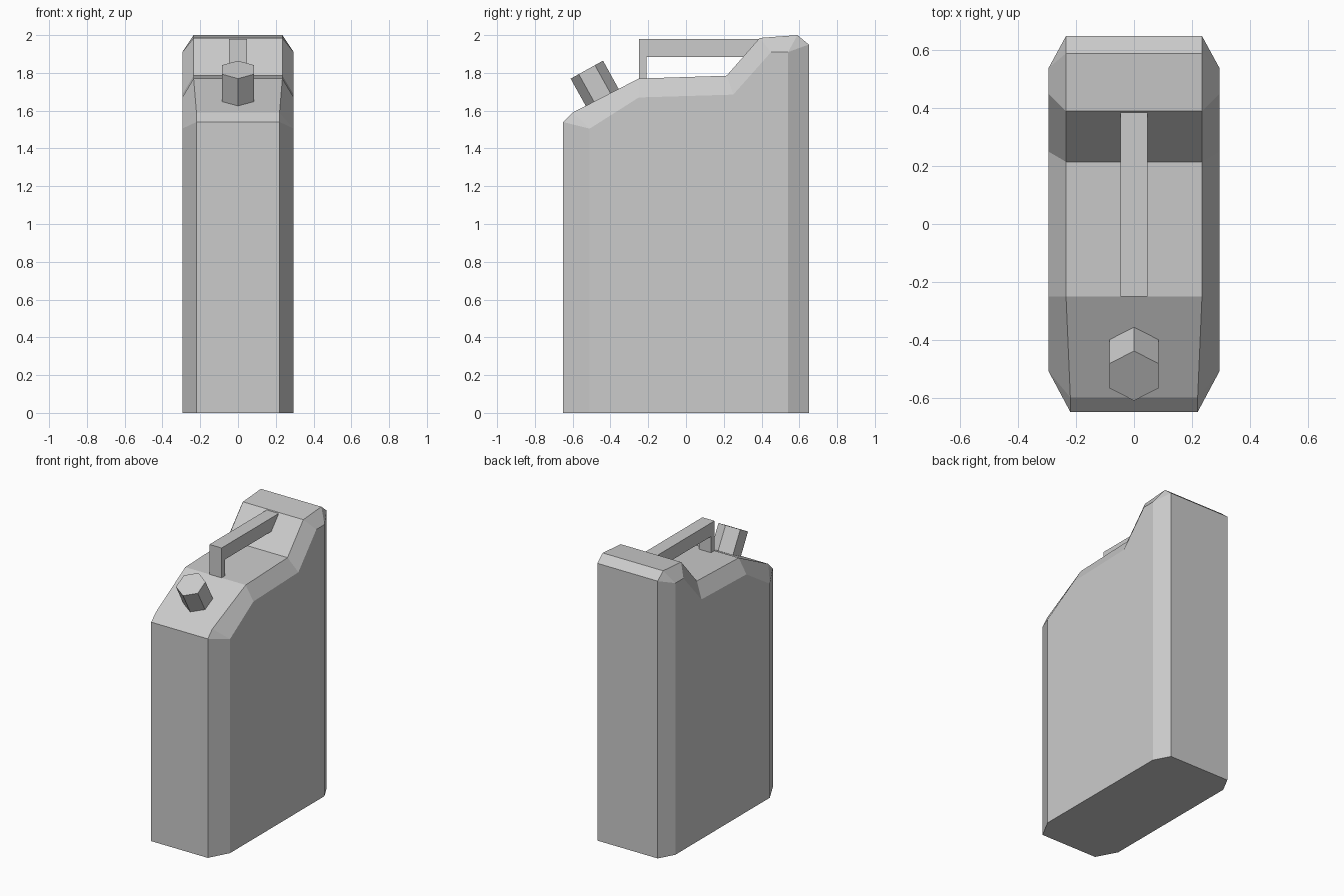
import bpy, bmesh
from math import radians, sin, cos

if "Cube" in bpy.data.objects:
    bpy.data.objects.remove(bpy.data.objects["Cube"])


def make_object(name, bm):
    bmesh.ops.recalc_face_normals(bm, faces=bm.faces)
    me = bpy.data.meshes.new(name)
    bm.to_mesh(me)
    bm.free()
    ob = bpy.data.objects.new(name, me)
    bpy.context.collection.objects.link(ob)
    return ob


# Can body: central strip profile (half width, y, z) and side panel profile (y, z)
strip = [(0.22, -0.65, 0), (0.22, -0.65, 1.54), (0.22, -0.60, 1.59),
         (0.235, -0.25, 1.77), (0.235, 0.215, 1.785), (0.235, 0.39, 1.985),
         (0.235, 0.59, 2.0), (0.235, 0.65, 1.95), (0.235, 0.65, 0)]
panel = [(-0.51, 0), (-0.51, 1.505), (-0.25, 1.67), (0.25, 1.685),
         (0.45, 1.91), (0.54, 1.91), (0.54, 0)]
link = [0, 1, 1, 2, 3, 4, 5, 5, 6]  # panel point that meets each strip point

bm = bmesh.new()
inner, outer = {}, {}
for s in (-1, 1):
    inner[s] = [bm.verts.new((s * x, y, z)) for x, y, z in strip]
    outer[s] = [bm.verts.new((s * 0.295, y, z)) for y, z in panel]
    bm.faces.new(outer[s])
    # Bevelled border between strip and side panel
    for i in range(len(strip) - 1):
        a, b = outer[s][link[i]], outer[s][link[i + 1]]
        ring = [inner[s][i], inner[s][i + 1], b] + ([a] if a != b else [])
        bm.faces.new(ring)
for i in range(len(strip) - 1):
    bm.faces.new((inner[-1][i], inner[1][i], inner[1][i + 1], inner[-1][i + 1]))
bm.faces.new((inner[-1][0], inner[1][0], outer[1][0], outer[1][-1],
              inner[1][-1], inner[-1][-1], outer[-1][-1], outer[-1][0]))
make_object("can_body", bm)

# Carry handle: side profile extruded across x
profile = [(-0.25, 1.765), (-0.21, 1.765), (-0.21, 1.885),
           (0.305, 1.885), (0.388, 1.98), (-0.25, 1.98)]
bm = bmesh.new()
face = bm.faces.new([bm.verts.new((-0.047, y, z)) for y, z in profile])
ext = bmesh.ops.extrude_face_region(bm, geom=[face])
bmesh.ops.translate(bm, vec=(0.094, 0, 0),
                    verts=[v for v in ext["geom"] if isinstance(v, bmesh.types.BMVert)])
make_object("carry_handle", bm)

# Hexagonal cap tilted to sit on the sloping shoulder
tilt, length = radians(29), 0.17
bpy.ops.mesh.primitive_cylinder_add(
    vertices=6, radius=0.098, depth=length, rotation=(tilt, 0, 0),
    location=(0, -0.525 + sin(tilt) * length / 2, 1.817 - cos(tilt) * length / 2))
bpy.context.object.name = "filler_cap"
